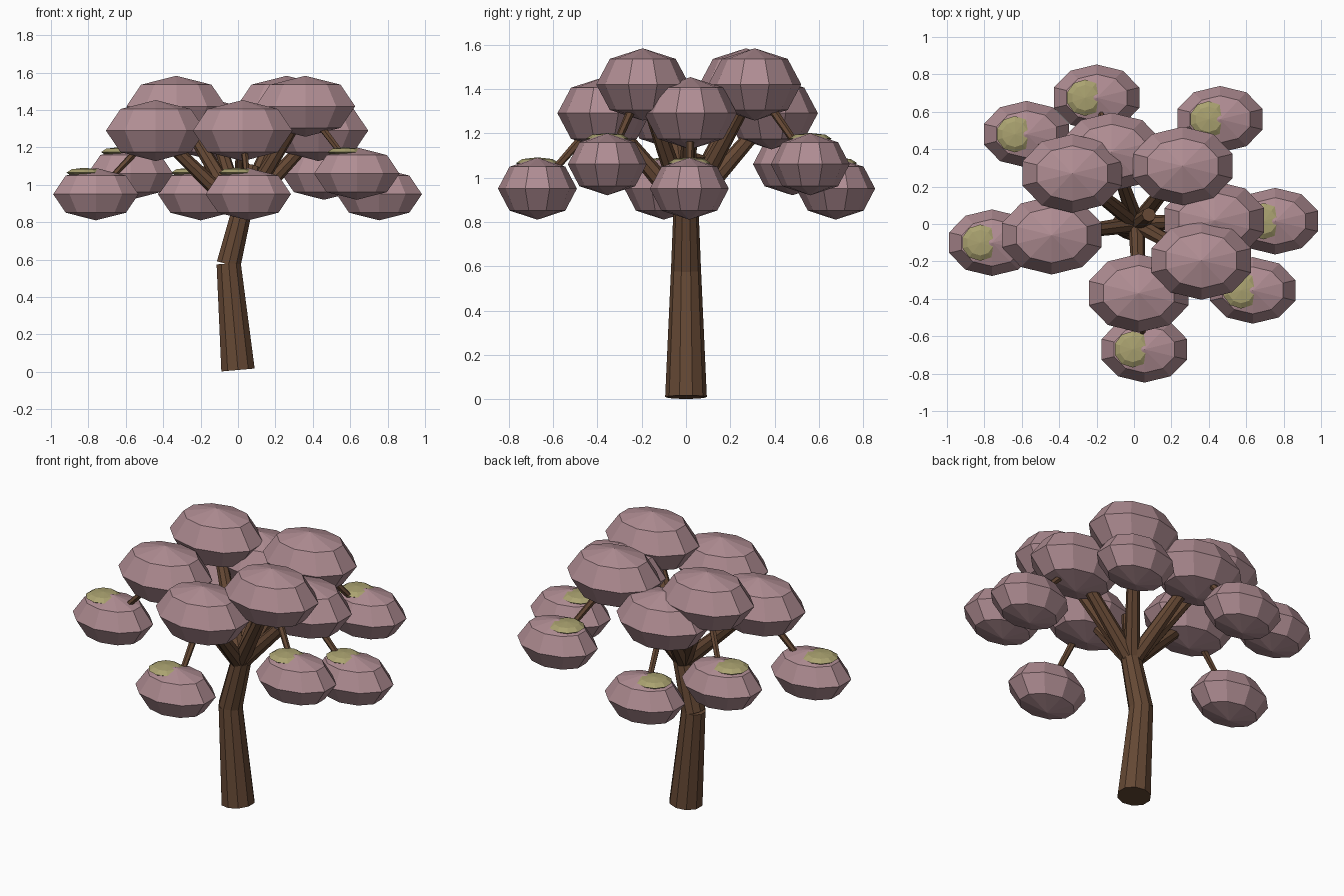
import bpy, bmesh
from mathutils import Vector, Matrix

if "Cube" in bpy.data.objects:
    bpy.data.objects.remove(bpy.data.objects["Cube"])


def material(name, rgb):
    m = bpy.data.materials.new(name)
    lin = [((c / 255 + 0.055) / 1.055) ** 2.4 for c in rgb]
    m.diffuse_color = (*lin, 1)
    m.use_nodes = True
    m.node_tree.nodes["Principled BSDF"].inputs["Base Color"].default_value = m.diffuse_color
    return m


BARK = material("brown bark", (101, 72, 52))
PINK = material("dusty pink leaves", (176, 141, 147))
LIME = material("olive moss", (170, 162, 112))


def finish(name, bm, mat):
    mesh = bpy.data.meshes.new(name)
    bm.to_mesh(mesh)
    bm.free()
    mesh.materials.append(mat)
    bpy.context.collection.objects.link(bpy.data.objects.new(name, mesh))


def limb(name, a, b, r1, r2, sides):
    """Tapered straight limb from point a to point b."""
    a, b = Vector(a), Vector(b)
    d = b - a
    turn = Vector((0, 0, 1)).rotation_difference(d).to_matrix().to_4x4()
    bm = bmesh.new()
    bmesh.ops.create_cone(bm, cap_ends=True, segments=sides, radius1=r1, radius2=r2,
                          depth=d.length,
                          matrix=Matrix.Translation((a + b) / 2) @ turn)
    finish(name, bm, BARK)


def blob(name, centre, size, mat):
    """Low-poly ellipsoid, ten sides and four bands."""
    bm = bmesh.new()
    bmesh.ops.create_uvsphere(bm, u_segments=10, v_segments=4, radius=1,
                              matrix=Matrix.Translation(centre) @ Matrix.Diagonal((*size, 1)))
    finish(name, bm, mat)


# Bent trunk and short leader
limb("lower_trunk", (0, 0, 0.01), (-0.05, 0, 0.58), 0.094, 0.068, 10)
limb("upper_trunk", (-0.05, 0, 0.575), (0.025, 0, 0.88), 0.068, 0.056, 10)
limb("leader", (0.02, 0, 0.85), (0.08, 0.05, 1.1), 0.05, 0.038, 8)

# Each upper cluster carries one lower cluster on a thin twig
PAIRS = [
    ((-0.33, 0.27, 1.42), (-0.575, 0.48, 1.06)),
    ((0.26, 0.31, 1.42), (0.46, 0.56, 1.06)),
    ((0.36, -0.195, 1.42), (0.635, -0.355, 1.06)),
    ((-0.44, -0.06, 1.29), (-0.76, -0.10, 0.95)),
    ((0.025, -0.37, 1.29), (0.055, -0.67, 0.95)),
    ((0.43, 0.02, 1.29), (0.755, 0.015, 0.95)),
    ((-0.12, 0.385, 1.29), (-0.20, 0.675, 0.95)),
]
for i, (up, low) in enumerate(PAIRS, 1):
    limb(f"branch_{i}", (0.015, 0, 0.85), up, 0.046, 0.03, 8)
    limb(f"twig_{i}", up, low, 0.022, 0.014, 6)
    blob(f"upper_leaves_{i}", up, (0.28, 0.21, 0.163), PINK)
    blob(f"lower_leaves_{i}", low, (0.24, 0.178, 0.14), PINK)
    # Moss cap, set slightly to the left of the lower cluster's top
    moss = Vector(low) + Vector((-0.062, 0, 0.115))
    blob(f"moss_{i}", moss, (0.1, 0.097, 0.026), LIME)
